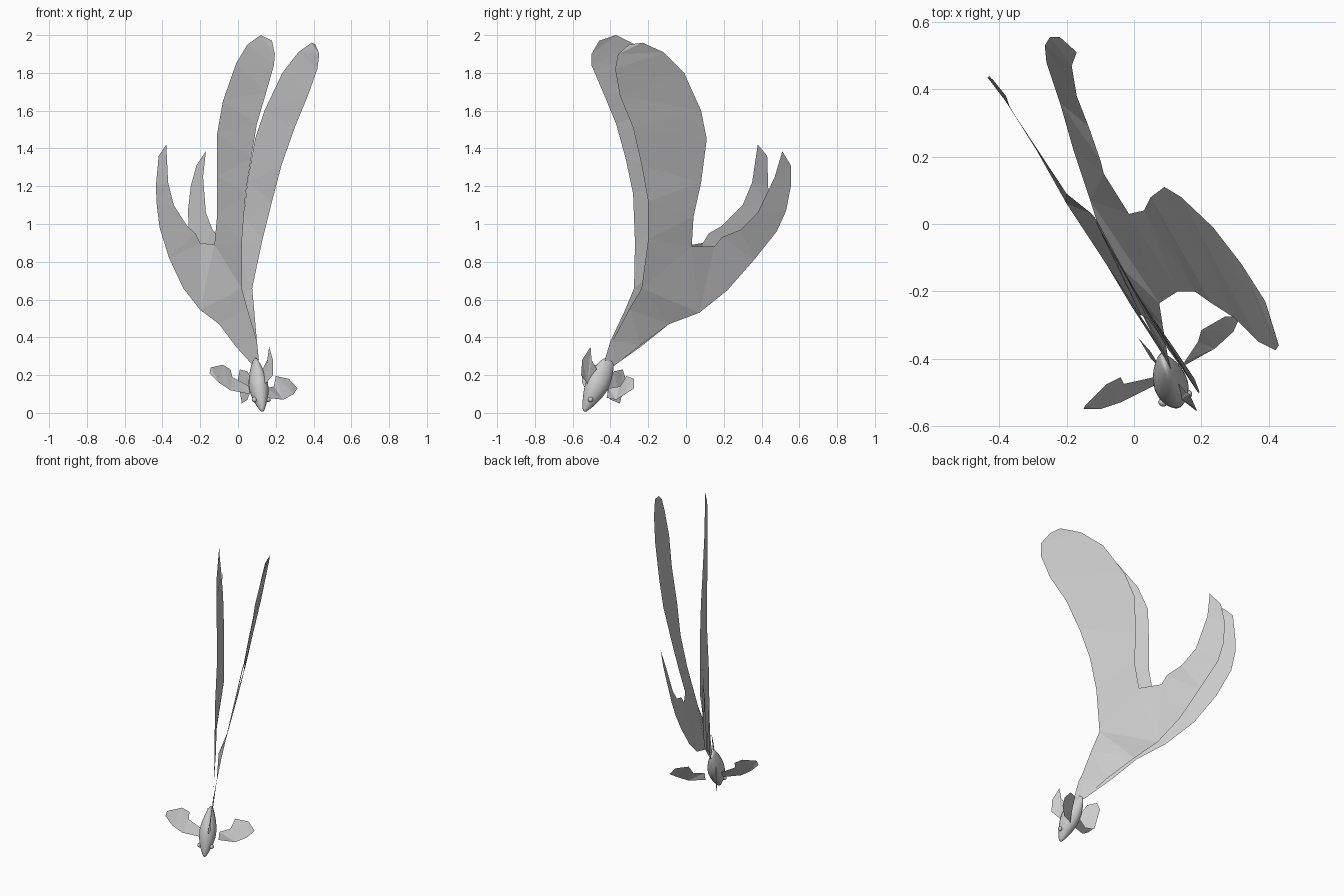
import bpy, bmesh, math
from mathutils import Vector

cube = bpy.data.objects.get("Cube")
if cube:
    bpy.data.objects.remove(cube, do_unlink=True)

grey = bpy.data.materials.new("plain_grey")
grey.use_nodes = True
tone = (0.6, 0.6, 0.6, 1)
grey.diffuse_color = tone
grey.node_tree.nodes["Principled BSDF"].inputs["Base Color"].default_value = tone


def finish(name, bm, smooth=False):
    """Turn a bmesh into a named object with the shared material."""
    mesh = bpy.data.meshes.new(name)
    bm.to_mesh(mesh)
    bm.free()
    mesh.materials.append(grey)
    for poly in mesh.polygons:
        poly.use_smooth = smooth
    obj = bpy.data.objects.new(name, mesh)
    bpy.context.scene.collection.objects.link(obj)
    return obj


def point(bm, co):
    """Points are written in hundredths of a unit."""
    return bm.verts.new(Vector(co) / 100)


def strip(bm, first_edge, second_edge):
    """Join two edge chains of a fin lobe with a row of faces."""
    a = [point(bm, p) for p in first_edge]
    b = [point(bm, p) for p in second_edge]
    for i in range(len(a) - 1):
        bm.faces.new((a[i], a[i + 1], b[i + 1], b[i]))


def tail_fin(name, front, back, outer, inner):
    """Forked fin: a tall upper lobe plus a shorter lower lobe."""
    bm = bmesh.new()
    strip(bm, front, back)
    strip(bm, outer, inner)
    bmesh.ops.remove_doubles(bm, verts=bm.verts, dist=0.0005)
    bmesh.ops.triangulate(bm, faces=bm.faces)
    bmesh.ops.recalc_face_normals(bm, faces=bm.faces)
    finish(name, bm)


def small_fin(name, outline):
    """Thin leaf-shaped fin filled from its outline."""
    bm = bmesh.new()
    face = bm.faces.new([point(bm, p) for p in outline])
    bmesh.ops.triangulate(bm, faces=[face])
    finish(name, bm)


# Flat half of the double tail
tail_fin(
    "right_tail_fin",
    front=[(11, -43, 28), (10, -40, 38), (5, -32, 55), (2, -27.5, 66), (2, -27, 90),
           (4, -28, 116), (7, -32, 135), (10, -37, 153), (15, -44, 170),
           (19, -50, 184), (19.5, -50, 190), (18, -46, 197)],
    back=[(8, -38, 25), (-1, -24, 35), (-10, -9, 47), (-20, 6, 54.5), (-12.5, 3, 89),
          (-11, 1, 105), (-11, 1, 125), (-11, 0, 148), (-8, -6, 165),
          (-1, -18, 185), (5, -27, 195), (12, -37, 200)],
    outer=[(-20, 6, 54.5), (-29, 22, 66), (-36.5, 34, 82), (-41.5, 42, 98),
           (-43, 44, 110), (-43.5, 43.5, 120), (-42, 43, 136)],
    inner=[(-12.5, 3, 89), (-20, 9, 90), (-22.5, 12, 95), (-27, 19, 99),
           (-34, 30, 110), (-37, 35, 122), (-38, 38, 142)])

# Half of the double tail that twists outward
tail_fin(
    "left_tail_fin",
    front=[(11, -43, 28), (10, -39, 38), (8.5, -30, 55), (7.5, -23.5, 66), (13, -20, 92),
           (18, -20, 112), (23, -23.5, 131), (30, -28, 151), (37, -35, 168),
           (42, -37.5, 182), (43, -36, 190), (41, -30, 195)],
    back=[(8, -38, 25), (1, -24, 36), (-8, -9, 47), (-13, 7, 53), (-1.5, 3, 88),
          (3, 4, 104), (5, 8, 122), (9, 11, 145), (14, 8, 160),
          (23.5, -1, 180), (32, -12, 191), (39, -23, 196)],
    outer=[(-13, 7, 53), (-18, 22, 65), (-22, 36, 81), (-26, 48, 96),
           (-26.5, 53, 107), (-25, 55.5, 120), (-22, 55.5, 131)],
    inner=[(-1.5, 3, 88), (-9, 15, 88), (-10, 19, 93), (-13.5, 29, 97),
           (-17, 38, 106), (-18.5, 47, 125), (-17, 51, 138.5)])

# Small fins around the body
small_fin("right_pectoral_fin", [
    (-15, -55, 21), (-14.5, -54, 24), (-8, -47.5, 25.5), (-4, -45.5, 23), (-3, -47.5, 19),
    (6, -45.5, 14), (6, -48, 10), (-4, -53, 12), (-10, -55, 16)])
small_fin("left_pectoral_fin", [
    (15, -42, 8), (24, -37, 7), (29.5, -32, 10), (31.5, -27.5, 13), (27, -27.5, 18),
    (20, -31.5, 19.5), (19, -35, 14), (15, -41, 13)])
small_fin("dorsal_fin", [
    (16.5, -50.5, 35), (18.5, -55, 28), (18.5, -55.5, 20), (14, -52, 15),
    (12, -46, 21), (15.5, -50, 28)])
small_fin("ventral_fin", [
    (8, -43, 15), (5, -38, 22), (1, -33.5, 23), (0, -32, 18), (2, -35, 5), (5, -40, 7)])

# Body: oval rings lofted from the nose up to the tail root
nose, root = Vector((0.13, -0.54, 0.005)), Vector((0.087, -0.405, 0.285))
axis = (root - nose).normalized()
side = Vector((axis.y, -axis.x, 0)).normalized()
depth = side.cross(axis)
SEGMENTS = 12
profile = [(0, 0.008, 0.008), (0.1, 0.026, 0.022), (0.25, 0.046, 0.043), (0.45, 0.066, 0.056),
           (0.62, 0.066, 0.05), (0.8, 0.054, 0.034), (0.93, 0.04, 0.016), (1, 0.022, 0.006)]
bm = bmesh.new()
rings = []
for t, tall, wide in profile:
    centre = nose.lerp(root, t)
    angles = [2 * math.pi * k / SEGMENTS for k in range(SEGMENTS)]
    rings.append([bm.verts.new(centre + depth * tall * math.cos(a) + side * wide * math.sin(a))
                  for a in angles])
for low, high in zip(rings, rings[1:]):
    for k in range(SEGMENTS):
        n = (k + 1) % SEGMENTS
        bm.faces.new((low[k], low[n], high[n], high[k]))
bm.faces.new(rings[0])
bm.faces.new(rings[-1])
bmesh.ops.recalc_face_normals(bm, faces=bm.faces)
body = finish("body", bm, smooth=True)
body.modifiers.new("rounding", 'SUBSURF').levels = 1

# Eyes on both sides of the head
for name, sign in (("left_eye", 1), ("right_eye", -1)):
    bm = bmesh.new()
    bmesh.ops.create_uvsphere(bm, u_segments=12, v_segments=8, radius=0.014)
    eye = finish(name, bm, smooth=True)
    eye.location = nose.lerp(root, 0.22) + side * sign * 0.038 + depth * 0.008
